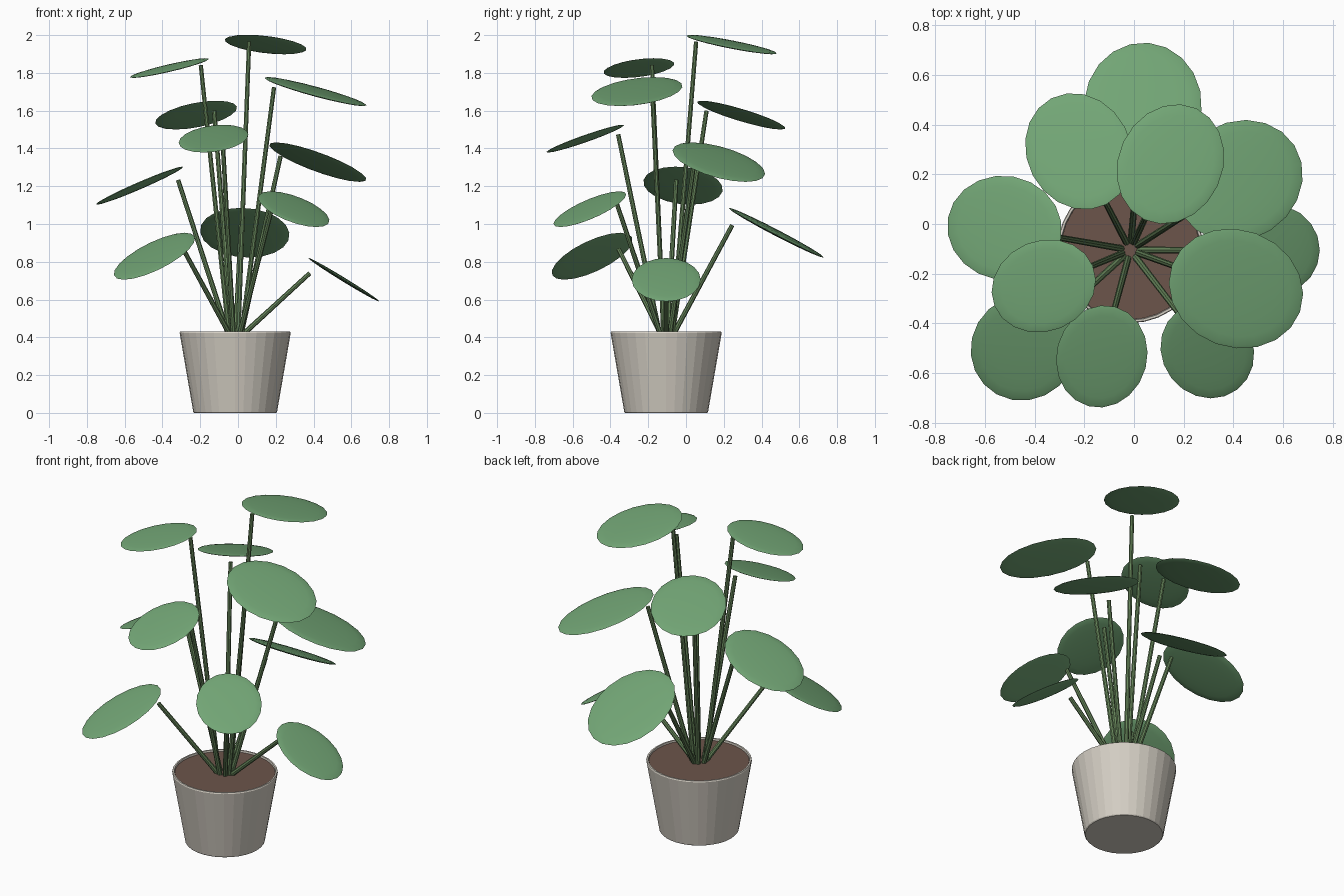
import bpy, bmesh, math
from mathutils import Matrix, Vector

if "Cube" in bpy.data.objects:
    bpy.data.objects.remove(bpy.data.objects["Cube"])

CX, CY = -0.015, -0.105          # pot axis
SOIL_Z = 0.42


def material(name, rgb):
    m = bpy.data.materials.new(name)
    m.diffuse_color = (*rgb, 1)
    m.use_nodes = True
    m.node_tree.nodes["Principled BSDF"].inputs["Base Color"].default_value = m.diffuse_color
    return m


POT = material("stoneware", (0.66, 0.62, 0.55))
SOIL = material("soil", (0.15, 0.09, 0.07))
STEM = material("stem_green", (0.13, 0.23, 0.10))
LEAF = material("leaf_green", (0.17, 0.38, 0.18))


def add(name, bm, mat, smooth=False):
    me = bpy.data.meshes.new(name)
    bmesh.ops.recalc_face_normals(bm, faces=bm.faces[:])
    bm.to_mesh(me)
    bm.free()
    ob = bpy.data.objects.new(name, me)
    bpy.context.collection.objects.link(ob)
    me.materials.append(mat)
    if smooth:
        bpy.ops.object.select_all(action='DESELECT')
        ob.select_set(True)
        bpy.context.view_layer.objects.active = ob
        bpy.ops.object.shade_smooth_by_angle(angle=math.radians(35))
    return ob


# Pot: revolved profile, tapering down, with a thin rim
profile = [(0, 0), (0.217, 0), (0.222, 0.006), (0.294, 0.423), (0.291, 0.43),
           (0.282, 0.43), (0.275, 0.39), (0, 0.39)]
bm = bmesh.new()
pts = [bm.verts.new((r, 0, z)) for r, z in profile]
edges = [bm.edges.new(p) for p in zip(pts, pts[1:])]
bmesh.ops.spin(bm, geom=pts + edges, cent=(0, 0, 0), axis=(0, 0, 1),
               angle=2 * math.pi, steps=32)
bmesh.ops.remove_doubles(bm, verts=bm.verts[:], dist=1e-4)
bmesh.ops.translate(bm, verts=bm.verts[:], vec=(CX, CY, 0))
add("pot", bm, POT)

# Soil disc just below the rim
bm = bmesh.new()
bmesh.ops.create_cone(bm, cap_ends=True, segments=32, radius1=0.277,
                      radius2=0.279, depth=0.02,
                      matrix=Matrix.Translation((CX, CY, SOIL_Z - 0.01)))
add("soil", bm, SOIL)

# Stems and leaves: golden-angle spiral, rising, closing in and flattening
for i in range(11):
    phi = math.radians(-137.5 * i)
    tilt = math.radians(31.5 - 2.0 * i)
    size = 0.22 + 0.0325 * (i % 3)
    out = Vector((math.cos(phi), math.sin(phi), 0))
    axis = Vector((CX, CY, 0))
    reach = 0.395 - 0.022 * i
    leaf_z = 0.705 + 0.1245 * i
    centre = axis + out * (reach + 0.82 * size) + Vector((0, 0, leaf_z))
    tip = axis + out * reach + Vector((0, 0, leaf_z + 0.3 * size * math.sin(tilt)))
    base = axis + out * 0.035 + Vector((0, 0, SOIL_Z - 0.01))

    # Slender tapered stem
    d = tip - base
    rot = d.to_track_quat('Z', 'Y').to_matrix().to_4x4()
    bm = bmesh.new()
    bmesh.ops.create_cone(bm, cap_ends=True, segments=8, radius1=0.014,
                          radius2=0.012, depth=d.length,
                          matrix=Matrix.Translation((base + tip) / 2) @ rot)
    add(f"stem_{i + 1}", bm, STEM, True)

    # Flattened oval leaf drooping outward
    bm = bmesh.new()
    m = (Matrix.Translation(centre) @ Matrix.Rotation(phi, 4, 'Z')
         @ Matrix.Rotation(tilt, 4, 'Y')
         @ Matrix.Diagonal((size, 0.83 * size, 0.05 * size, 1)))
    bmesh.ops.create_uvsphere(bm, u_segments=20, v_segments=10, radius=1, matrix=m)
    add(f"leaf_{i + 1}", bm, LEAF, True)
